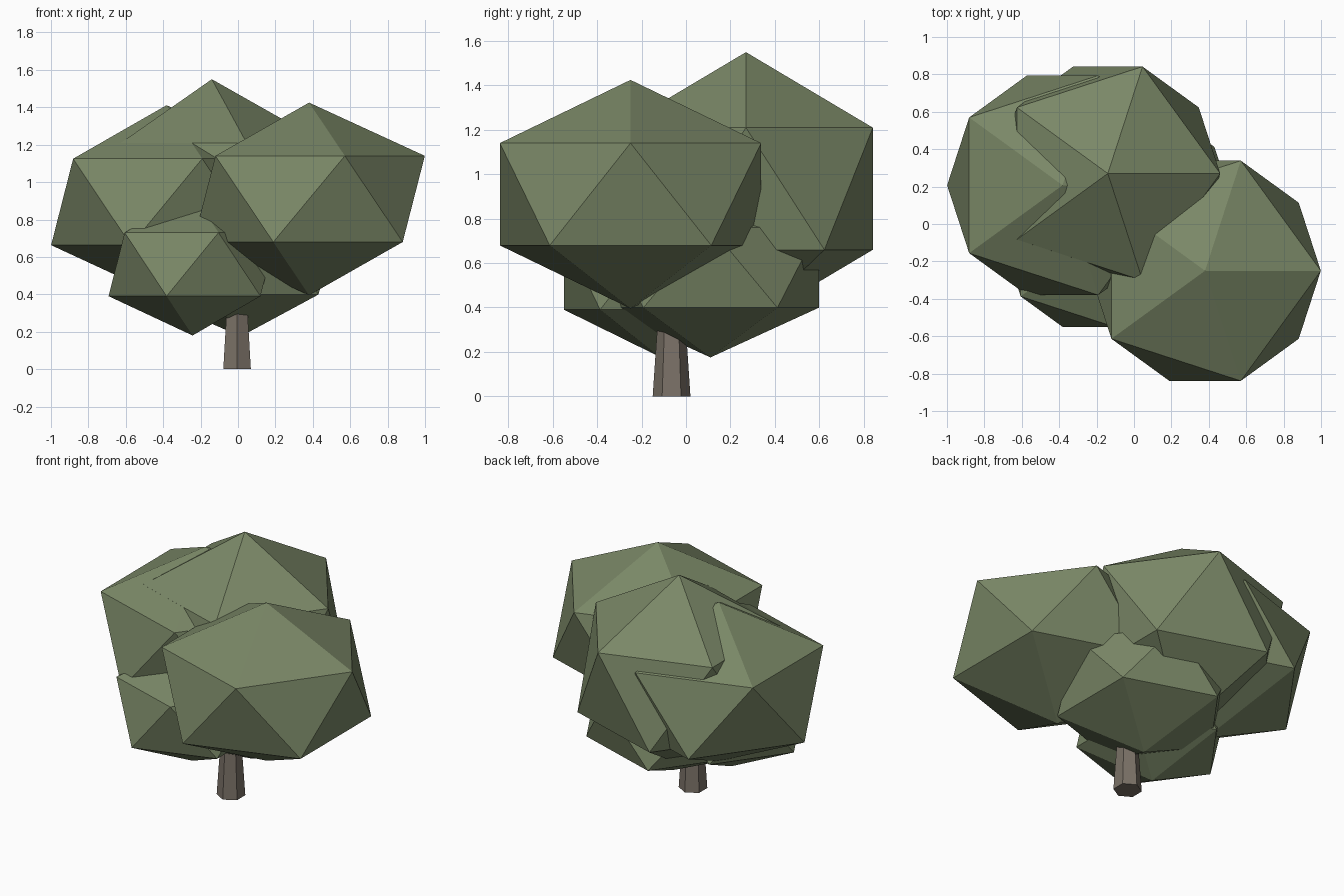
import bpy

if "Cube" in bpy.data.objects:
    bpy.data.objects.remove(bpy.data.objects["Cube"])


def material(name, rgb):
    m = bpy.data.materials.new(name)
    m.diffuse_color = (*rgb, 1.0)
    m.use_nodes = True
    m.node_tree.nodes["Principled BSDF"].inputs["Base Color"].default_value = m.diffuse_color
    return m


leaf = material("leaf green", (0.195, 0.245, 0.135))
bark = material("bark brown", (0.195, 0.165, 0.135))


def finish(name, mat):
    ob = bpy.context.object
    ob.name = name
    ob.data.materials.append(mat)
    return ob


# Foliage clumps: flattened icosahedra (name, centre, horizontal radius, half height)
clumps = [
    ("foliage_right", (0.38, -0.25, 0.91), 0.692, 0.515),
    ("foliage_top", (-0.14, 0.27, 0.935), 0.672, 0.615),
    ("foliage_left", (-0.382, 0.207, 0.894), 0.69, 0.517),
    ("foliage_front_low", (-0.243, -0.123, 0.56), 0.502, 0.38),
    ("foliage_back_low", (0.015, 0.11, 0.58), 0.574, 0.405),
]
for name, pos, r, h in clumps:
    bpy.ops.mesh.primitive_ico_sphere_add(subdivisions=1, radius=1, location=pos)
    finish(name, leaf).scale = (r, r, h)

# Tapered six-sided trunk, running up into the foliage
bpy.ops.mesh.primitive_cone_add(vertices=6, radius1=0.085, radius2=0.045,
                                depth=0.6, location=(-0.005, -0.065, 0.3))
finish("trunk", bark)
